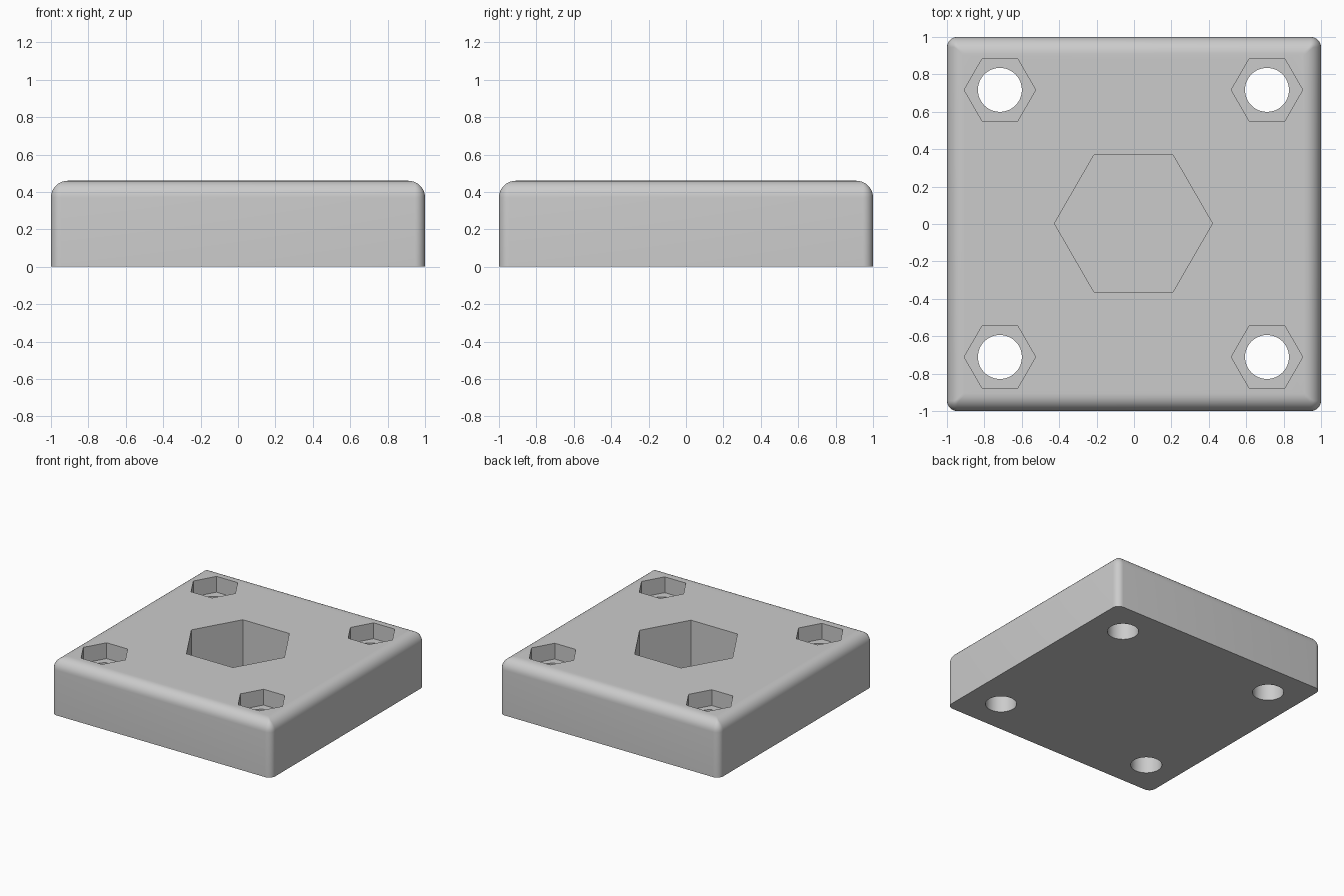
import bpy
import bmesh
from math import cos, sin, pi, radians

cube = bpy.data.objects.get("Cube")
if cube:
    bpy.data.objects.remove(cube, do_unlink=True)

HEIGHT = 0.46
FILLET = 0.09    # rounding of the top rim
CORNER = 0.055   # rounding of the upright edges
HOLE_AT = 0.714
SHIFT = 0.003    # small offset of the hole pattern
STEPS = 8

grey = bpy.data.materials.new("light grey")
grey.use_nodes = True
grey.diffuse_color = (0.6, 0.6, 0.6, 1)
grey.node_tree.nodes["Principled BSDF"].inputs["Base Color"].default_value = (0.6, 0.6, 0.6, 1)


def rounded_square(bm, half, radius, z):
    """One ring of vertices around a square with rounded corners."""
    ring = []
    for quarter, (sx, sy) in enumerate([(1, 1), (-1, 1), (-1, -1), (1, -1)]):
        for i in range(STEPS + 1):
            a = (quarter + i / STEPS) * pi / 2
            ring.append(bm.verts.new((sx * (half - radius) + radius * cos(a),
                                      sy * (half - radius) + radius * sin(a), z)))
    return ring


# Block: stacked rings, drawn in along an arc at the top
bm = bmesh.new()
rings = [rounded_square(bm, 1, CORNER, 0)]
for i in range(STEPS + 1):
    t = i / STEPS * pi / 2
    inset = FILLET * (1 - cos(t))
    rings.append(rounded_square(bm, 1 - inset, max(CORNER - inset, 0.01),
                                HEIGHT - FILLET + FILLET * sin(t)))
for low, high in zip(rings, rings[1:]):
    for i in range(len(low)):
        j = (i + 1) % len(low)
        bm.faces.new((low[i], low[j], high[j], high[i]))
bm.faces.new(rings[0][::-1])
bm.faces.new(rings[-1])
mesh = bpy.data.meshes.new("mounting_block")
bm.to_mesh(mesh)
bm.free()
block = bpy.data.objects.new("mounting_block", mesh)
bpy.context.collection.objects.link(block)
mesh.materials.append(grey)


def cut(sides, radius, x, y, bottom, top):
    """Cut an upright prism or round hole out of the block."""
    bpy.ops.mesh.primitive_cylinder_add(
        vertices=sides, radius=radius, depth=top - bottom,
        location=(x - SHIFT, y + SHIFT, (top + bottom) / 2), rotation=(0, 0, pi / 2))
    cutter = bpy.context.object
    cutter.name = "cutter"
    cutter.hide_render = True
    cutter.data.materials.append(grey)
    bpy.ops.object.select_all(action="DESELECT")
    block.select_set(True)
    bpy.context.view_layer.objects.active = block
    mod = block.modifiers.new("cut", "BOOLEAN")
    mod.operation = "DIFFERENCE"
    mod.solver = "EXACT"
    mod.object = cutter
    bpy.ops.object.modifier_apply(modifier=mod.name)
    bpy.data.objects.remove(cutter, do_unlink=True)


# Central hexagonal pocket
cut(6, 0.4225, 0, 0, HEIGHT - 0.4, HEIGHT + 0.1)

# Corner nut pockets with through holes
for sx in (-1, 1):
    for sy in (-1, 1):
        cut(6, 0.191, sx * HOLE_AT, sy * HOLE_AT, HEIGHT - 0.13, HEIGHT + 0.1)
        cut(48, 0.1176, sx * HOLE_AT, sy * HOLE_AT, -0.1, HEIGHT + 0.1)

bpy.ops.object.shade_smooth_by_angle(angle=radians(30))
